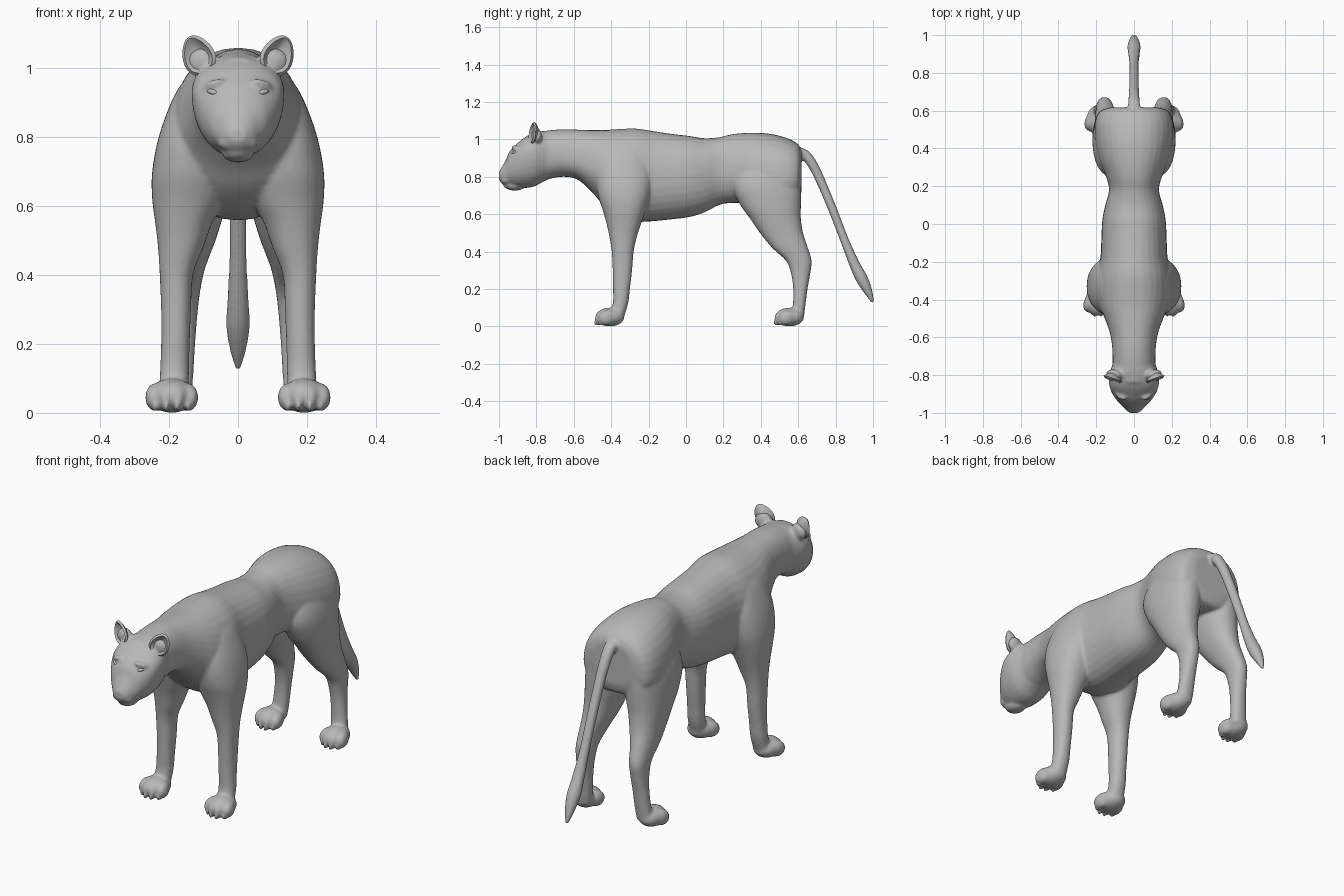
import bpy, bmesh, math
from mathutils import Vector, Matrix, Euler

cube = bpy.data.objects.get("Cube")
if cube:
    bpy.data.objects.remove(cube, do_unlink=True)

fur = bpy.data.materials.new("plain grey")
fur.use_nodes = True
GREY = (0.48, 0.48, 0.48, 1)
fur.diffuse_color = GREY
fur.node_tree.nodes["Principled BSDF"].inputs["Base Color"].default_value = GREY


def blend(rows, steps=4):
    """Smooth in-between rows through the given ones."""
    out = []
    for i in range(len(rows) - 1):
        a, b = rows[max(i - 1, 0)], rows[i]
        c, d = rows[i + 1], rows[min(i + 2, len(rows) - 1)]
        for s in range(steps):
            t = s / steps
            out.append([q + t * (r - p) / 2 + t * t * (p - 2.5 * q + 2 * r - w / 2)
                        + t ** 3 * (1.5 * (q - r) + (w - p) / 2)
                        for p, q, r, w in zip(a, b, c, d)])
    return out + [list(rows[-1])]


def loft(bm, rows, point, power=1.0, sides=32):
    """Skin closed rings; point(row, c, s) places a ring vertex."""
    def soft(v):
        return math.copysign(abs(v) ** power, v)
    rings = []
    for row in blend(rows):
        angles = [math.tau * k / sides for k in range(sides)]
        rings.append([bm.verts.new(point(row, soft(math.cos(a)), soft(math.sin(a))))
                      for a in angles])
    for lower, upper in zip(rings, rings[1:]):
        for k in range(sides):
            n = (k + 1) % sides
            bm.faces.new((lower[k], lower[n], upper[n], upper[k]))
    bm.faces.new(rings[0])
    bm.faces.new(rings[-1])


def trunk_point(row, c, s):
    y, bottom, wide, top, w = row
    return w * c, y, wide + s * (top - wide if s > 0 else wide - bottom)


def limb_point(side):
    def point(row, c, s):
        z, front, back, inner, outer = row
        return (side * ((inner + outer) / 2 + c * (outer - inner) / 2),
                (front + back) / 2 + s * (back - front) / 2, z)
    return point


def blob(bm, place, size, turn=(0, 0, 0)):
    m = (Matrix.Translation(place) @ Euler([math.radians(a) for a in turn]).to_matrix().to_4x4()
         @ Matrix.Diagonal((*size, 1)))
    bmesh.ops.create_uvsphere(bm, u_segments=24, v_segments=16, radius=1, matrix=m)


def finish(name, bm, mods=()):
    bmesh.ops.recalc_face_normals(bm, faces=bm.faces)
    mesh = bpy.data.meshes.new(name)
    bm.to_mesh(mesh)
    bm.free()
    mesh.materials.append(fur)
    ob = bpy.data.objects.new(name, mesh)
    bpy.context.collection.objects.link(ob)
    bpy.ops.object.select_all(action="DESELECT")
    ob.select_set(True)
    bpy.context.view_layer.objects.active = ob
    for kind, settings in mods:
        mod = ob.modifiers.new(kind.title(), kind)
        for key, value in settings.items():
            setattr(mod, key, value)
        bpy.ops.object.modifier_apply(modifier=mod.name)
    bpy.ops.object.shade_smooth_by_angle(angle=math.radians(50))


body = bmesh.new()

# Neck, ribcage, belly and rump: y, bottom, widest height, top, half width
loft(body, [
    (-.84, .77, .90, 1.03, .10), (-.75, .785, .91, 1.046, .112), (-.66, .80, .91, 1.054, .115),
    (-.58, .785, .89, 1.052, .127), (-.5, .715, .86, 1.05, .155), (-.44, .645, .82, 1.05, .182),
    (-.36, .585, .78, 1.055, .2), (-.27, .56, .78, 1.058, .197), (-.18, .562, .79, 1.045, .178),
    (-.08, .572, .8, 1.03, .173), (.02, .585, .81, 1.018, .168), (.1, .61, .82, 1.006, .152),
    (.18, .65, .83, 1.012, .132), (.25, .66, .82, 1.028, .148), (.35, .66, .8, 1.036, .187),
    (.45, .66, .78, 1.03, .207), (.54, .66, .78, 1.007, .207), (.598, .67, .79, .975, .18),
    (.618, .72, .82, .935, .12)], trunk_point, .9)

# Skull and muzzle
loft(body, [
    (-1.0, .785, .805, .825, .022), (-.985, .764, .805, .852, .043), (-.962, .757, .82, .892, .064),
    (-.942, .752, .85, .938, .085), (-.9, .742, .89, .98, .114), (-.86, .74, .92, 1.012, .13),
    (-.81, .748, .93, 1.035, .134), (-.76, .775, .92, 1.045, .12), (-.7, .80, .92, 1.045, .1)],
    trunk_point, .95)
# Chin, nose and bridge
blob(body, (0, -.922, .752), (.046, .056, .026), (-6, 0, 0))
blob(body, (0, -.985, .818), (.026, .016, .012))
blob(body, (0, -.984, .806), (.013, .017, .016))
blob(body, (0, -.942, .885), (.032, .02, .07), (-26, 0, 0))

# Limb rows: height, front, back, inner, outer
FORE = [(1.02, -.38, -.26, .06, .11), (.96, -.43, -.22, .04, .16), (.9, -.46, -.2, .03, .194),
        (.8, -.48, -.18, .03, .23), (.7, -.47, -.19, .03, .249), (.62, -.445, -.215, .04, .249),
        (.55, -.425, -.24, .075, .24),
        (.48, -.41, -.262, .1, .232), (.4, -.397, -.28, .13, .227), (.3, -.392, -.288, .136, .223),
        (.2, -.39, -.3, .14, .223), (.12, -.392, -.31, .142, .226), (.04, -.42, -.335, .145, .23)]
HIND = [(.95, .36, .56, .03, .13), (.85, .28, .61, .02, .19), (.75, .25, .617, .015, .216),
        (.65, .29, .615, .02, .22), (.58, .34, .614, .04, .216), (.5, .395, .626, .065, .21),
        (.42, .46, .652, .095, .206), (.35, .535, .672, .11, .202), (.28, .562, .664, .118, .2),
        (.2, .573, .65, .124, .204), (.1, .57, .637, .13, .215), (.04, .55, .63, .135, .225)]


def paw(side, x, y, spread):
    """Broad pad with four toes and small claws."""
    blob(body, (side * x, y + .08, .05), (spread * .95, .078, .05))
    for k in (-1.5, -.5, .5, 1.5):
        reach = y + .014 * abs(k) ** 1.5
        tx = side * (x + k * spread * .46)
        blob(body, (tx, reach + .042, .046), (.027, .048, .04), (14, 0, side * k * 9))
        blob(body, (tx, reach + .008, .02), (.008, .02, .018), (-20, 0, 0))


for side in (-1, 1):
    loft(body, FORE, limb_point(side), .9)
    loft(body, HIND, limb_point(side), .9)
    paw(side, .192, -.487, .07)
    paw(side, .19, .473, .064)
    # Brow, cheek, whisker pad and root of the ear
    blob(body, (side * .07, -.908, .952), (.036, .02, .013), (0, side * 16, side * 34))
    blob(body, (side * .066, -.88, .85), (.04, .05, .06))
    blob(body, (side * .028, -.958, .784), (.03, .03, .024))
    blob(body, (side * .105, -.798, 1.018), (.045, .028, .04), (0, side * 24, side * 10))

# Tail with a tuft: y, z, radius
TAIL = [(.57, .95, .03), (.63, .925, .03), (.68, .86, .027), (.73, .755, .025), (.79, .61, .024),
        (.85, .455, .024), (.9, .335, .029), (.94, .255, .033), (.975, .185, .023), (1.0, .125, .007)]


def tail_point(row, c, s):
    y, z, r = row
    return 1.05 * r * c, y + .9 * r * s, z + .4 * r * s


loft(body, TAIL, tail_point)

finish("body", body, [
    ("REMESH", dict(mode="VOXEL", voxel_size=.0068)),
    ("SMOOTH", dict(factor=.5, iterations=9))])


# Cupped ears, wide at the root
def ear(side):
    bm = bmesh.new()
    rings, sides = 7, 28
    turn = Euler((math.radians(-4), side * math.radians(26), side * math.radians(16))).to_matrix()
    centre = Vector((side * .117, -.822, 1.037))

    def at(r, a):
        cup = .028 * (1 - r * r)
        taper = 1 - .22 * math.sin(a)
        return centre + turn @ Vector((.044 * r * math.cos(a) * taper, cup, .057 * r * math.sin(a)))

    middle = bm.verts.new(at(0, 0))
    loops = [[bm.verts.new(at(i / rings, math.tau * k / sides)) for k in range(sides)]
             for i in range(1, rings + 1)]
    for k in range(sides):
        n = (k + 1) % sides
        bm.faces.new((middle, loops[0][k], loops[0][n]))
        for a, b in zip(loops, loops[1:]):
            bm.faces.new((a[k], b[k], b[n], a[n]))
    finish("left_ear" if side > 0 else "right_ear", bm,
           [("SOLIDIFY", dict(thickness=.012, offset=0))])


# Almond eyes set under the brow
def eye(side):
    bm = bmesh.new()
    blob(bm, (side * .072, -.917, .93), (.02, .013, .009), (0, side * -14, side * 36))
    finish("left_eye" if side > 0 else "right_eye", bm)


for side in (-1, 1):
    ear(side)
    eye(side)
